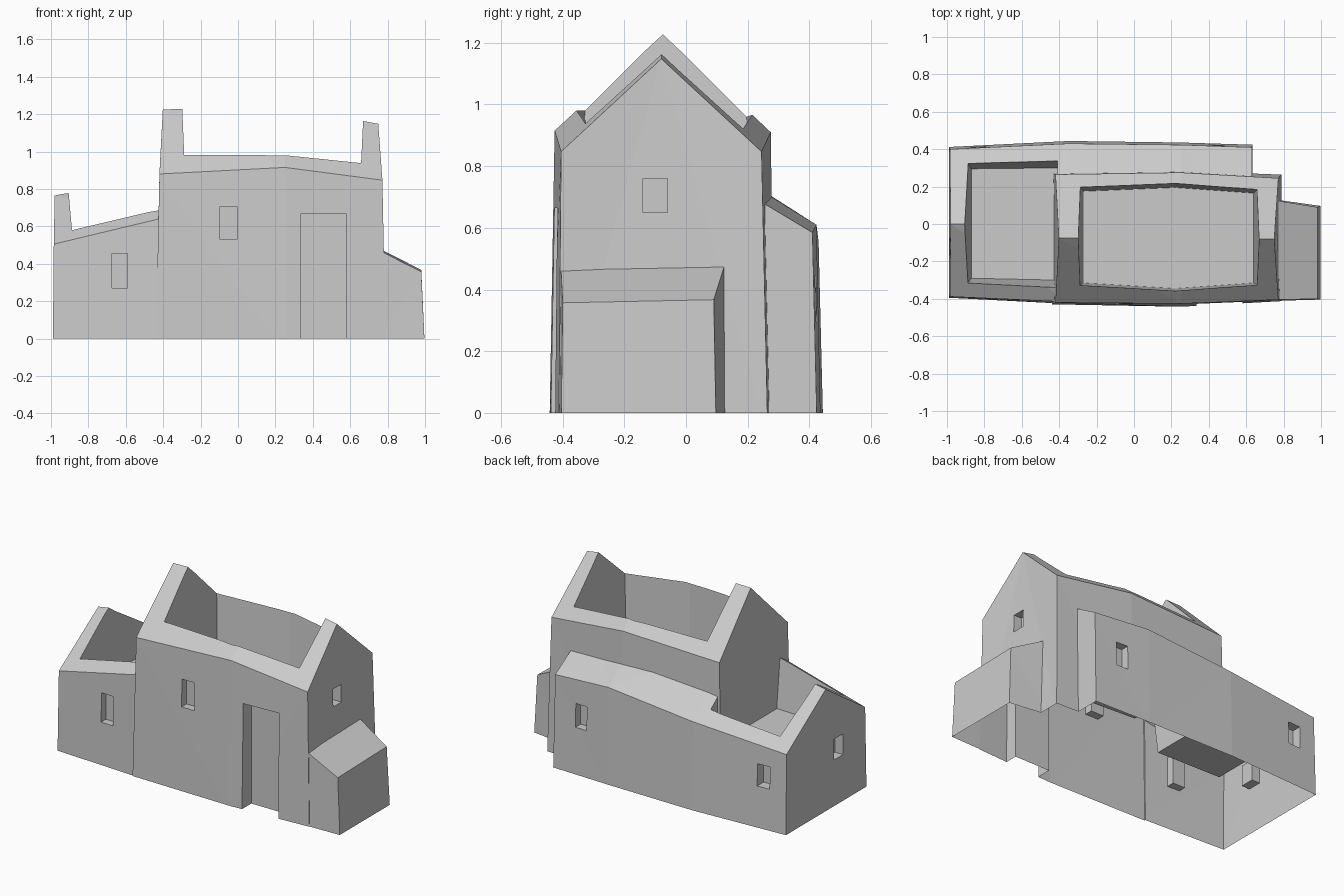
import bpy, bmesh
from mathutils import Vector

if "Cube" in bpy.data.objects:
    bpy.data.objects.remove(bpy.data.objects["Cube"])


def loft(name, rings):
    """Closed solid through rings of equal point count."""
    bm = bmesh.new()
    vs = [[bm.verts.new(p) for p in r] for r in rings]
    n = len(rings[0])
    for a, b in zip(vs, vs[1:]):
        for i in range(n):
            j = (i + 1) % n
            bm.faces.new((a[i], a[j], b[j], b[i]))
    bm.faces.new(vs[0][::-1])
    bm.faces.new(vs[-1])
    bmesh.ops.triangulate(bm, faces=bm.faces[:])
    if bm.calc_volume(signed=True) < 0:
        bmesh.ops.reverse_faces(bm, faces=bm.faces[:])
    me = bpy.data.meshes.new(name)
    bm.to_mesh(me)
    bm.free()
    ob = bpy.data.objects.new(name, me)
    bpy.context.collection.objects.link(ob)
    return ob


def gable(base, eave, apex, drop):
    """House section: base (x, yf, yb), eave (x, yf, zf, yb, zb), apex point."""
    bx, bf, bb = base
    ex, ef, fz, eb, bz = eave
    return [(bx, bf, -drop), (ex, ef, fz), apex, (ex, eb, bz), (bx, bb, -drop)]


def box(name, lo, hi):
    ring = lambda x: [(x, lo[1], lo[2]), (x, hi[1], lo[2]), (x, hi[1], hi[2]), (x, lo[1], hi[2])]
    return loft(name, [ring(lo[0]), ring(hi[0])])


def combine(target, other, op):
    m = target.modifiers.new(op, 'BOOLEAN')
    m.operation, m.object, m.solver = op, other, 'EXACT'
    bpy.context.view_layer.update()
    ev = target.evaluated_get(bpy.context.evaluated_depsgraph_get())
    me = bpy.data.meshes.new_from_object(ev)
    target.modifiers.clear()
    target.data = me
    bpy.data.objects.remove(other)


# Low wing on the left, running on as the rear extension
house = loft("cottage_walls", [
    gable((-.99, -.395, .413), (-.985, -.388, .505, .40, .505), (-.98, 0, .765), .05),
    gable((-.35, -.428, .445), (-.35, -.417, .657, .43, .555), (-.35, 0, .88), .05),
    gable((.25, -.2, .437), (.25, -.2, .6, .423, .61), (.25, 0, .87), .05),
    gable((.635, -.2, .425), (.63, -.2, .6, .41, .585), (.63, 0, .83), .05)])
combine(house, loft("wing_recess", [
    [(-.87, -.29, .38), (-.87, .295, .38), (-.925, .39, 1.0), (-.925, -.37, 1.0)],
    [(-.41, -.30, .38), (-.41, .30, .38), (-.41, .40, 1.0), (-.41, -.38, 1.0)]]), 'DIFFERENCE')

# Tall main block with two end gables
combine(house, loft("main_block", [
    gable((-.44, -.43, .275), (-.42, -.42, .88, .265, .885), (-.402, -.075, 1.225), .06),
    gable((.25, -.443, .287), (.25, -.426, .915, .275, .91), (.25, -.075, 1.24), .06),
    gable((.79, -.413, .265), (.772, -.405, .847, .245, .847), (.75, -.08, 1.148), .06)]), 'UNION')
combine(house, loft("main_recess", [
    [(-.27, -.315, .55), (-.27, .175, .55), (-.305, .22, 1.4), (-.305, -.34, 1.4)],
    [(.22, -.345, .55), (.22, .195, .55), (.22, .24, 1.4), (.22, -.37, 1.4)],
    [(.64, -.315, .55), (.64, .165, .55), (.68, .21, 1.4), (.68, -.34, 1.4)]]), 'DIFFERENCE')

# Lean-to on the right
combine(house, loft("lean_to", [
    [(.70, -.413, -.07), (.70, -.407, .50), (.70, .135, .51), (.70, .14, -.07)],
    [(1.0, -.405, -.07), (.98, -.40, .357), (.98, .09, .367), (1.0, .098, -.07)]]), 'UNION')

# Window and door niches: low corner, high corner
niches = {
    "door": ((.335, -.6, -.2), (.58, -.345, .665)),
    "front_window_upper": ((-.095, -.6, .53), (-.005, -.38, .705)),
    "front_window_lower": ((-.675, -.6, .27), (-.59, -.36, .455)),
    "right_window": ((.71, -.14, .65), (.95, -.06, .76)),
    "left_window": ((-1.2, -.165, .29), (-.93, -.075, .42)),
    "back_window_right": ((.40, .37, .295), (.48, .6, .445)),
    "back_window_left": ((-.875, .35, .26), (-.79, .6, .40)),
}
for name, (lo, hi) in niches.items():
    combine(house, box(name, lo, hi), 'DIFFERENCE')

# Trim at ground level, leaving the underside open
bm = bmesh.new()
bm.from_mesh(house.data)
bmesh.ops.bisect_plane(bm, geom=bm.verts[:] + bm.edges[:] + bm.faces[:], dist=1e-5,
                       plane_co=Vector((0, 0, 0)), plane_no=Vector((0, 0, 1)), clear_inner=True)
bm.to_mesh(house.data)
bm.free()
